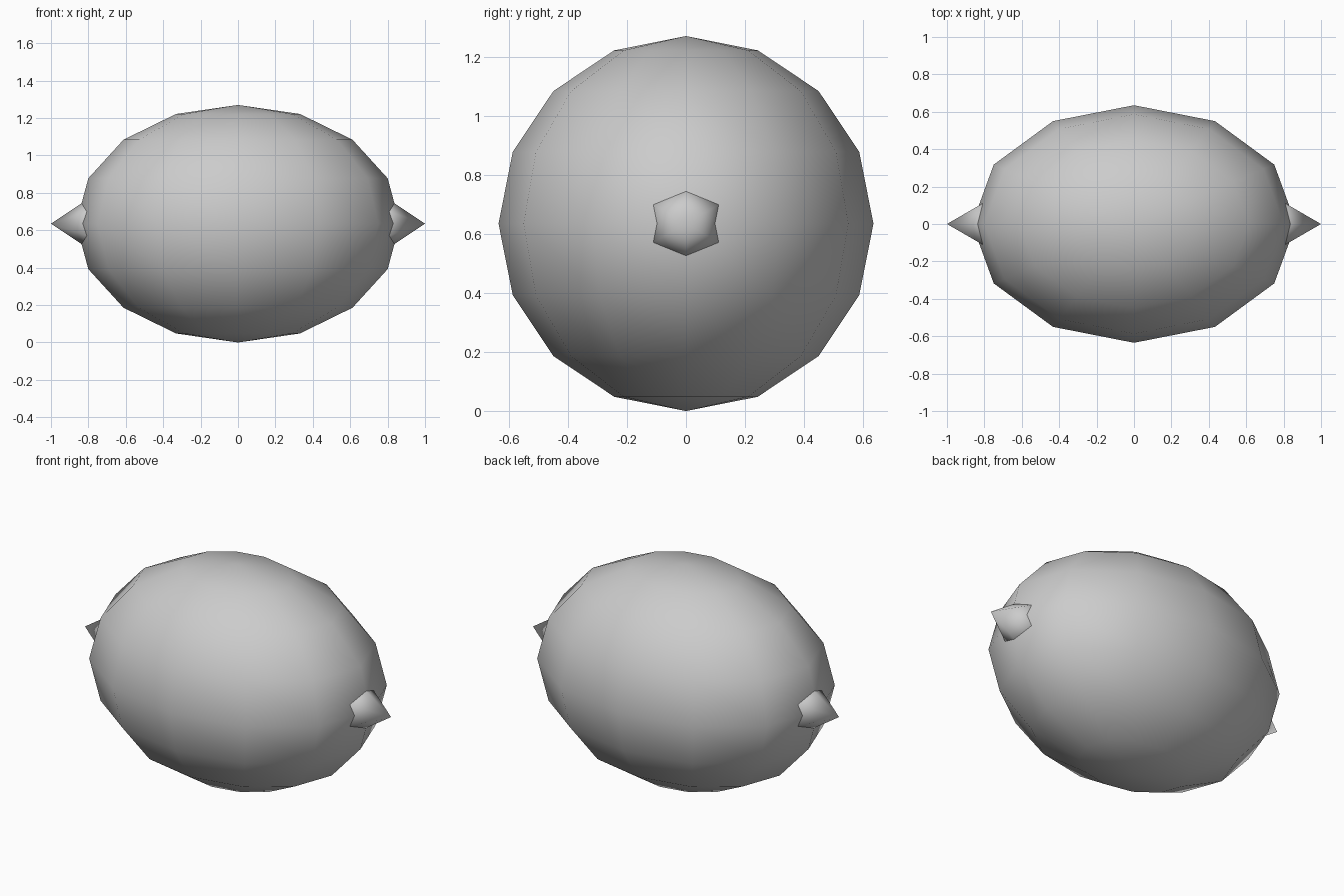
import bpy
from math import pi

if "Cube" in bpy.data.objects:
    bpy.data.objects.remove(bpy.data.objects["Cube"])

CENTRE_Z = 0.635


def finish(name):
    obj = bpy.context.object
    obj.name = name
    bpy.ops.object.transform_apply(location=False, rotation=True, scale=True)
    bpy.ops.object.shade_smooth()
    return obj


# Stretched fruit-like body: 12 sides, 8 rings, poles up and down
bpy.ops.mesh.primitive_uv_sphere_add(segments=12, ring_count=8, radius=1,
                                     location=(0, 0, CENTRE_Z))
bpy.context.object.scale = (0.866, 0.635, 0.635)
finish("body")

# Six-sided pointed tip at each end, its base buried in the body
DEPTH = 0.30
for name, side in (("right_tip", 1), ("left_tip", -1)):
    bpy.ops.mesh.primitive_cone_add(vertices=6, radius1=DEPTH / 1.5, radius2=0,
                                    depth=DEPTH,
                                    location=(side * (1 - DEPTH / 2), 0, CENTRE_Z))
    tip = bpy.context.object
    # a base corner of the cone starts on +y, which does not depend on the side
    tip.rotation_euler = (0, side * pi / 2, 0)
    bpy.ops.object.transform_apply(location=False, rotation=True, scale=False)
    # turn so that a corner points straight up
    tip.rotation_euler = (pi / 2, 0, 0)
    finish(name)
